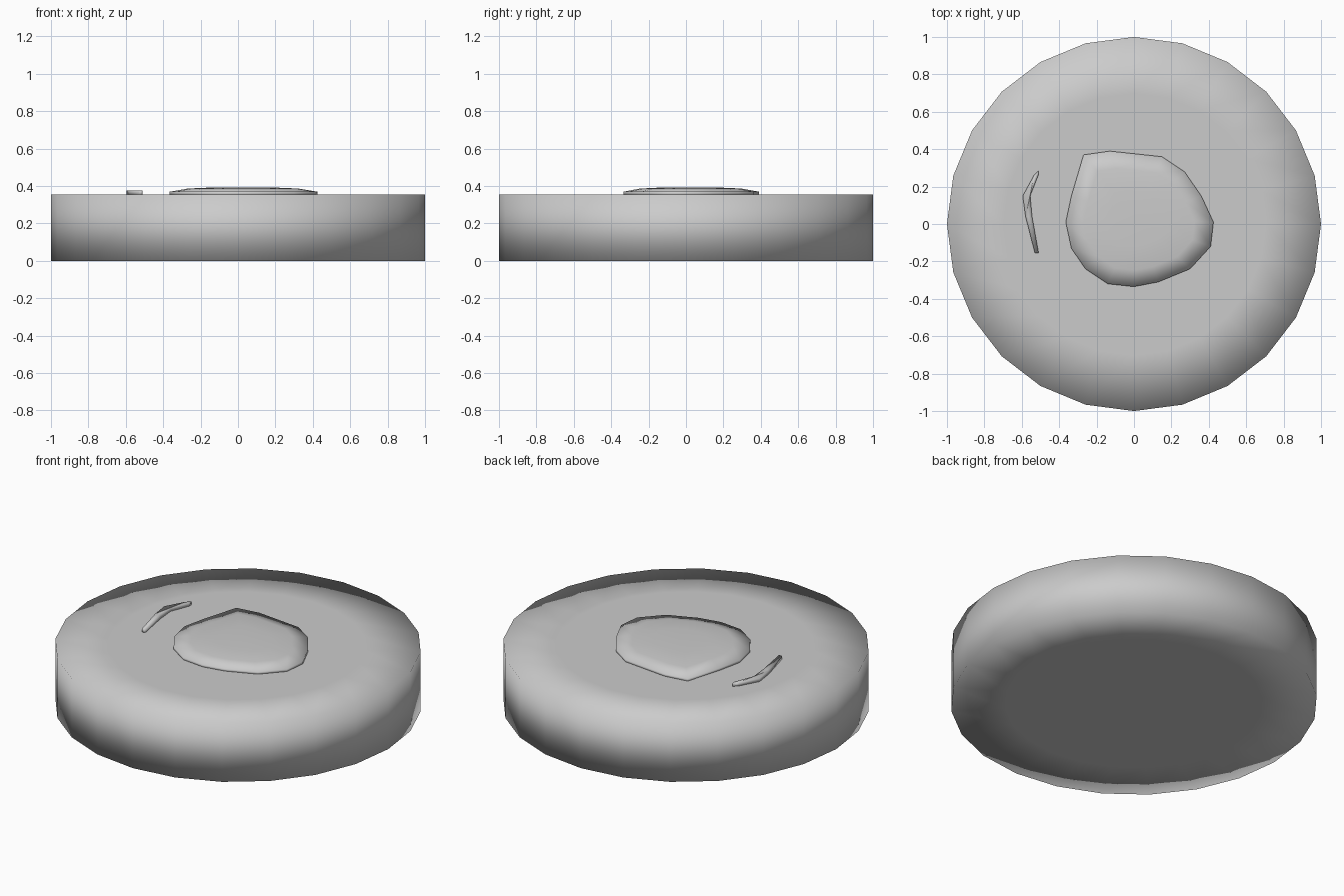
import bpy, bmesh, math

if "Cube" in bpy.data.objects:
    bpy.data.objects.remove(bpy.data.objects["Cube"])


def loft(name, rings):
    """Closed smooth solid through equal-length rings of points, bottom to top."""
    bm = bmesh.new()
    loops = [[bm.verts.new(p) for p in ring] for ring in rings]
    n = len(loops[0])
    for a, b in zip(loops, loops[1:]):
        for i in range(n):
            j = (i + 1) % n
            bm.faces.new((a[i], a[j], b[j], b[i]))
    bm.faces.new(loops[0][::-1])
    bm.faces.new(loops[-1])
    bmesh.ops.recalc_face_normals(bm, faces=bm.faces)
    for f in bm.faces:
        f.smooth = True
    mesh = bpy.data.meshes.new(name)
    bm.to_mesh(mesh)
    bm.free()
    obj = bpy.data.objects.new(name, mesh)
    bpy.context.collection.objects.link(obj)
    return obj


def circle(r, z, n=24):
    return [(r * math.cos(math.tau * i / n), r * math.sin(math.tau * i / n), z)
            for i in range(n)]


def scaled(outline, s, z, c=(0.02, 0.02)):
    return [(c[0] + (x - c[0]) * s, c[1] + (y - c[1]) * s, z) for x, y in outline]


# Thick disc: straight wall, flat caps with an inner loop for the soft shading
H = 0.355
loft("disc_body", [circle(0.7, 0), circle(1, 0), circle(1, H), circle(0.7, H)])

# Irregular raised patch in the middle, gently domed
patch = [(0.425, 0.01), (0.36, 0.15), (0.27, 0.28), (0.15, 0.36), (-0.13, 0.39),
         (-0.27, 0.37), (-0.335, 0.15), (-0.365, 0.01), (-0.335, -0.13),
         (-0.26, -0.24), (-0.14, -0.32), (0, -0.335), (0.13, -0.31),
         (0.30, -0.24), (0.41, -0.12)]
loft("raised_patch", [scaled(patch, 1, H - 0.005), scaled(patch, 1, H + 0.014),
                      scaled(patch, 0.75, 0.386), scaled(patch, 0.4, 0.392)])

# Thin curved sliver beside the patch
sliver = [(-0.51, 0.285), (-0.535, 0.26), (-0.595, 0.15), (-0.58, 0.04),
          (-0.53, -0.155), (-0.51, -0.155), (-0.545, 0.04), (-0.555, 0.15),
          (-0.51, 0.265)]
loft("curved_sliver", [[(x, y, z) for x, y in sliver] for z in (H - 0.005, 0.376)])
